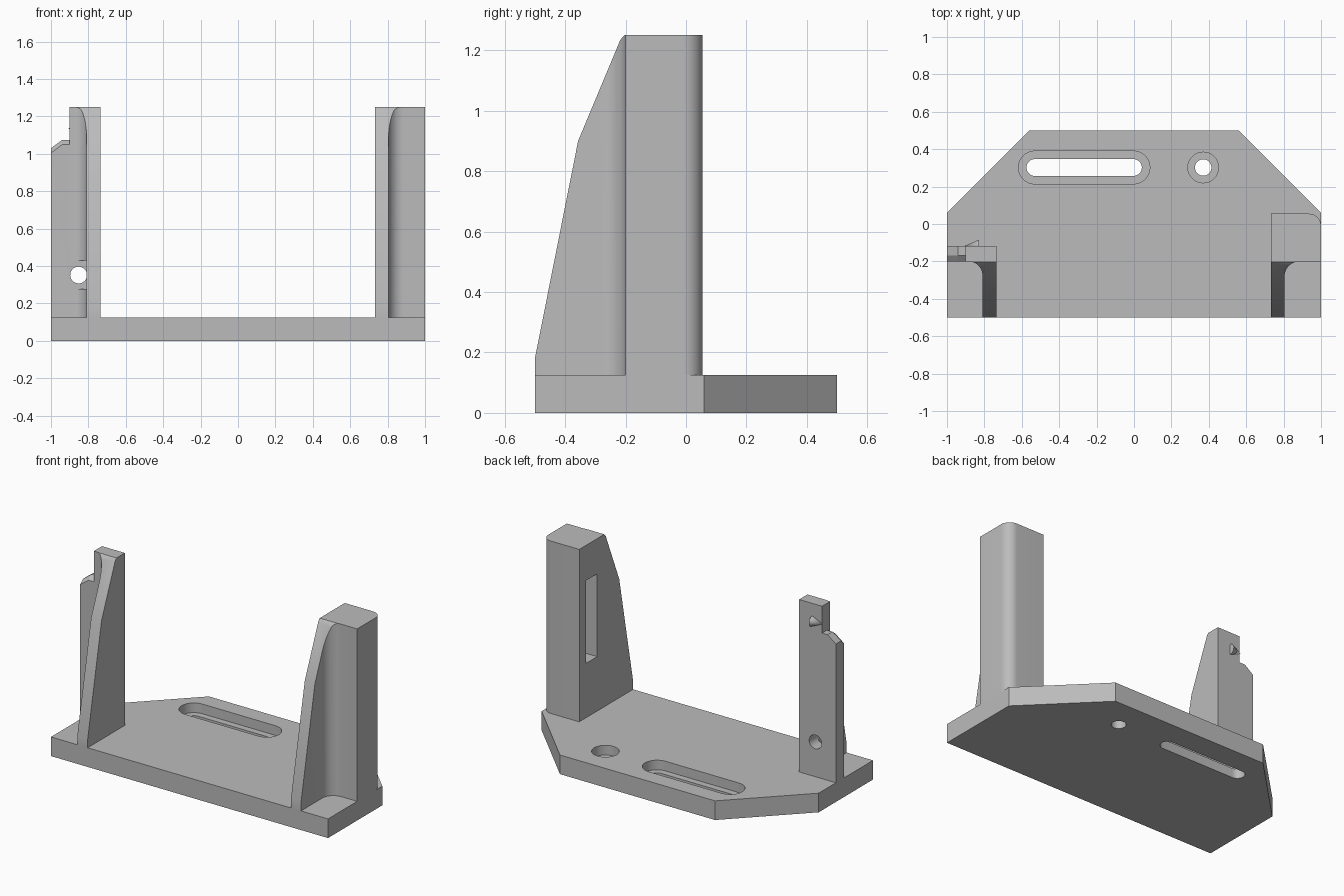
import bpy, bmesh
from math import pi, cos, sin
from mathutils import Vector, Matrix

old = bpy.data.objects.get("Cube")
if old:
    bpy.data.objects.remove(old, do_unlink=True)

grey = bpy.data.materials.new("light grey")
grey.use_nodes = True
grey.diffuse_color = (0.5, 0.5, 0.5, 1)
grey.node_tree.nodes["Principled BSDF"].inputs["Base Color"].default_value = (0.5, 0.5, 0.5, 1)


def finish(name, bm):
    bmesh.ops.recalc_face_normals(bm, faces=bm.faces)
    mesh = bpy.data.meshes.new(name)
    bm.to_mesh(mesh)
    bm.free()
    mesh.materials.append(grey)
    obj = bpy.data.objects.new(name, mesh)
    bpy.context.collection.objects.link(obj)
    return obj


def prism(name, points, axis, low, high):
    """Extrude a 2D outline along one axis."""
    place = {"X": lambda a, b, d: (d, a, b),
             "Y": lambda a, b, d: (a, d, b),
             "Z": lambda a, b, d: (a, b, d)}[axis]
    bm = bmesh.new()
    face = bm.faces.new([bm.verts.new(place(a, b, low)) for a, b in points])
    moved = bmesh.ops.extrude_face_region(bm, geom=[face])["geom"]
    offset = Vector(place(0, 0, high - low))
    bmesh.ops.translate(bm, vec=offset, verts=[v for v in moved if isinstance(v, bmesh.types.BMVert)])
    return finish(name, bm)


def arc(cx, cy, r, start, end, steps=12):
    return [(cx + r * cos(start + (end - start) * i / steps),
             cy + r * sin(start + (end - start) * i / steps)) for i in range(steps + 1)]


def slot(x1, x2, y, r):
    return arc(x2, y, r, -pi / 2, pi / 2, 16) + arc(x1, y, r, pi / 2, 1.5 * pi, 16)


def circle(x, y, r):
    return arc(x, y, r, 0, 2 * pi, 32)[:-1]


def box(x1, x2, y1, y2):
    return [(x1, y1), (x2, y1), (x2, y2), (x1, y2)]


def carve(obj, cutter, operation="DIFFERENCE"):
    """Apply a boolean and discard the helper."""
    cutter.hide_render = True
    mod = obj.modifiers.new("carve", "BOOLEAN")
    mod.operation, mod.solver, mod.object = operation, "EXACT", cutter
    bpy.context.view_layer.objects.active = obj
    bpy.ops.object.modifier_apply(modifier=mod.name)
    bpy.data.objects.remove(cutter, do_unlink=True)


def soften(obj):
    bpy.ops.object.select_all(action="DESELECT")
    obj.select_set(True)
    bpy.context.view_layer.objects.active = obj
    bpy.ops.object.shade_smooth_by_angle(angle=pi / 6)


BASE, TOP = 0.125, 1.25

# Base plate with clipped rear corners, counterbored slot and hole
base = prism("base_plate", [(-1, -0.5), (1, -0.5), (1, 0.06), (0.56, 0.5),
                            (-0.56, 0.5), (-1, 0.06)], "Z", 0, BASE)
for r, bottom in ((0.088, 0.062), (0.045, -0.1)):
    carve(base, prism("slot_cutter", slot(-0.53, -0.003, 0.302, r), "Z", bottom, 0.3))
for r, bottom in ((0.082, 0.062), (0.044, -0.1)):
    carve(base, prism("hole_cutter", circle(0.37, 0.302, r), "Z", bottom, 0.3))


def clip_rib(post):
    """Trim the front of a post to the bent gusset slope."""
    side = [(-0.6, 0), (0.2, 0), (0.2, 1.4), (-0.203, 1.4), (-0.203, TOP),
            (-0.217, 1.235), (-0.357, 0.9), (-0.5, 0.18), (-0.6, 0.18)]
    carve(post, prism("rib_clip", side, "X", -1.2, 1.2), "INTERSECT")


# Thick post on the left with a filleted rib and a rounded rear corner
left_plan = ([(0.732, -0.5), (0.805, -0.5)] + arc(0.885, -0.28, 0.08, pi, pi / 2)
             + [(1, -0.2)] + arc(0.935, -0.01, 0.065, 0, pi / 2) + [(0.732, 0.055)])
left_post = prism("left_post", left_plan, "Z", BASE, TOP)
clip_rib(left_post)
carve(left_post, prism("pocket_cutter", box(-0.13, -0.012, 0.48, 1.02), "X", 0.6, 0.88))

# Thin post on the right with a filleted rib
right_plan = ([(-0.735, -0.5), (-0.735, -0.117), (-1, -0.117), (-1, -0.2)]
              + arc(-0.885, -0.275, 0.075, pi / 2, 0) + [(-0.81, -0.5)])
right_post = prism("right_post", right_plan, "Z", BASE, TOP)
clip_rib(right_post)

# Stepped shoulder, with a bevel along its front edge
step = [(-1.1, 0.955), (-0.94, 1.075), (-0.9, 1.075), (-0.9, 1.4), (-1.1, 1.4)]
carve(right_post, prism("step_cutter", step, "Y", -0.4, 0.1))
bevel = prism("bevel_cutter", step, "Y", -0.23, -0.168)
for v in bevel.data.vertices:
    if v.co.y < -0.2:
        v.co.z -= 0.05
carve(right_post, bevel)

# Bolt hole and its clearance in the fillet
carve(right_post, prism("clearance_cutter", box(-0.9, -0.81, 0.277, 0.43), "Y", -0.45, -0.2))
carve(right_post, prism("bolt_cutter", circle(-0.852, 0.352, 0.045), "Y", -0.45, 0.1))

# Small pointer cone on the back of the thin post
bm = bmesh.new()
bmesh.ops.create_cone(bm, cap_ends=True, segments=32, radius1=0.034, radius2=0, depth=0.08,
                      matrix=Matrix.Translation((-0.868, -0.118, 1.135))
                      @ Matrix.Rotation(-pi / 2, 4, "Y"))
pointer = finish("pointer_cone", bm)
carve(pointer, prism("pointer_clip", box(-1, -0.7, 1, 1.3), "Y", -0.19, 0.1), "INTERSECT")

for part in (base, left_post, right_post, pointer):
    soften(part)
